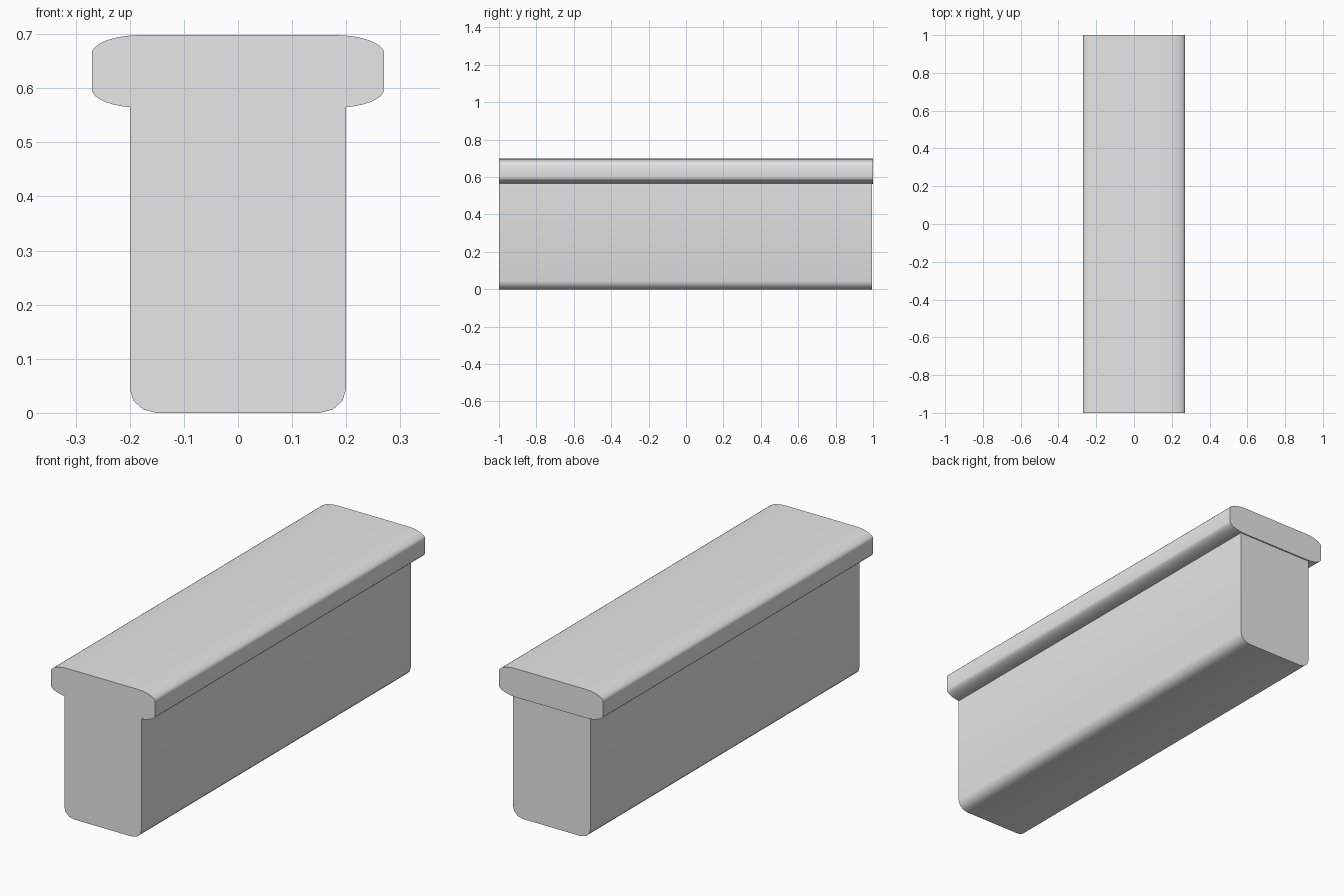
import bpy, bmesh
from math import sin, cos, pi, radians

cube = bpy.data.objects.get("Cube")
if cube:
    bpy.data.objects.remove(cube)

grey = bpy.data.materials.new("light_grey")
grey.use_nodes = True
grey.diffuse_color = (0.8, 0.8, 0.8, 1)
grey.node_tree.nodes["Principled BSDF"].inputs["Base Color"].default_value = (0.8, 0.8, 0.8, 1)


def corner(cx, cz, rx, rz, start, steps):
    """Quarter ellipse, counter-clockwise from the start angle."""
    angles = [start + pi / 2 * i / steps for i in range(steps + 1)]
    return [(cx + rx * cos(a), cz + rz * sin(a)) for a in angles]


def extrude_profile(name, half, y0, y1):
    """Mirror a right-hand profile (bottom to top) and extrude it along y."""
    outline = half + [(-x, z) for x, z in reversed(half)]
    bm = bmesh.new()
    face = bm.faces.new([bm.verts.new((x, y0, z)) for x, z in outline])
    result = bmesh.ops.extrude_face_region(bm, geom=[face], use_keep_orig=True)
    moved = [v for v in result["geom"] if isinstance(v, bmesh.types.BMVert)]
    bmesh.ops.translate(bm, verts=moved, vec=(0, y1 - y0, 0))
    bmesh.ops.recalc_face_normals(bm, faces=bm.faces)
    mesh = bpy.data.meshes.new(name)
    bm.to_mesh(mesh)
    bm.free()
    mesh.materials.append(grey)
    obj = bpy.data.objects.new(name, mesh)
    bpy.context.collection.objects.link(obj)
    bpy.ops.object.select_all(action="DESELECT")
    obj.select_set(True)
    bpy.context.view_layer.objects.active = obj
    bpy.ops.object.shade_smooth_by_angle(angle=radians(35))
    return obj


# Beam body with softened lower edges, its top tucked inside the cap
body = corner(0.15, 0.045, 0.05, 0.045, -pi / 2, 3) + [(0.2, 0.6)]
extrude_profile("beam_body", body, -1, 0.994)

# Wide cap with flattened rounded edges
cap = (corner(0.18, 0.598, 0.09, 0.034, -pi / 2, 8)
       + corner(0.18, 0.664, 0.09, 0.034, 0, 8))
extrude_profile("top_cap", cap, -1, 1)
